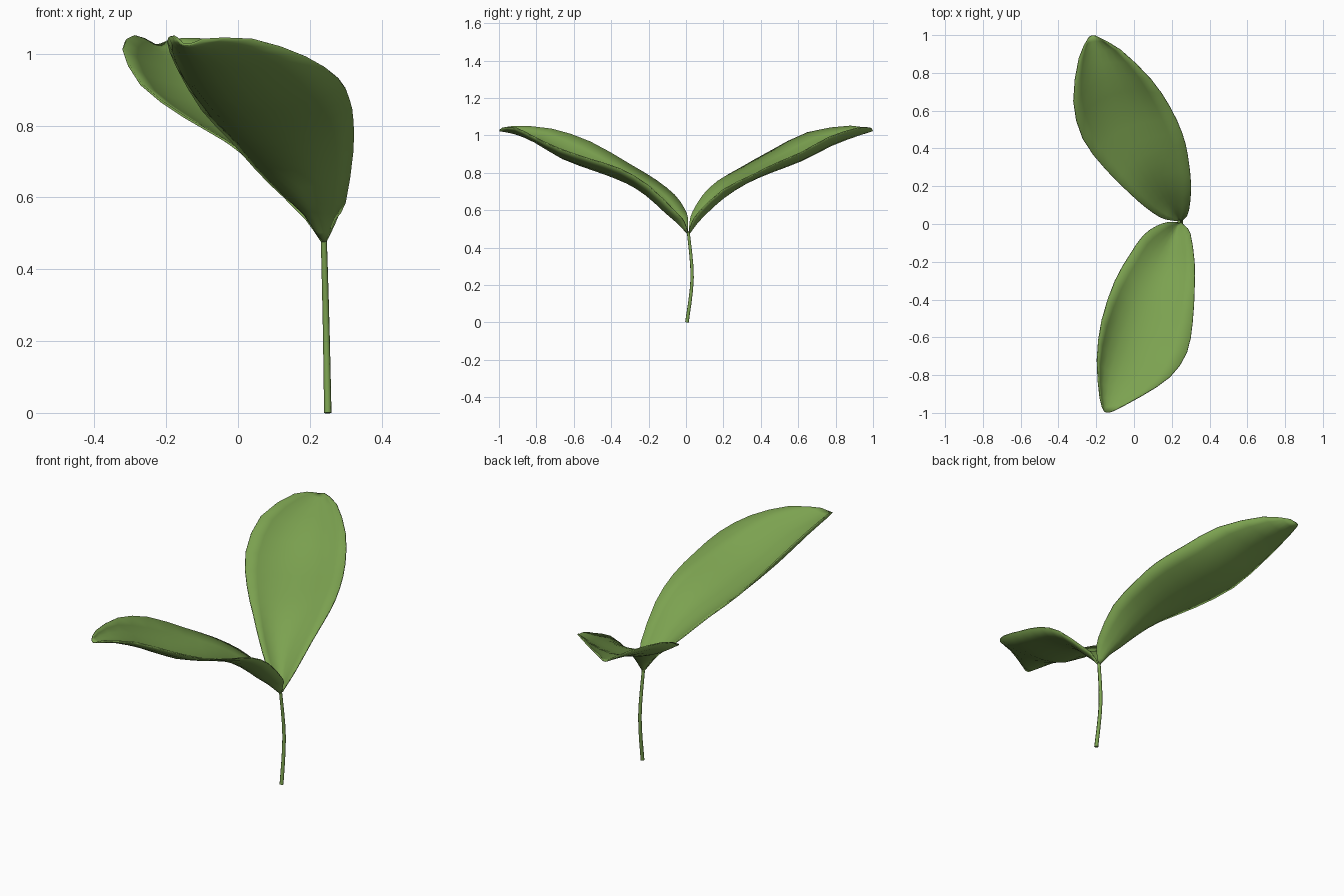
import bpy
from mathutils import Vector

if "Cube" in bpy.data.objects:
    bpy.data.objects.remove(bpy.data.objects["Cube"])

green = bpy.data.materials.new("leaf_green")
green.diffuse_color = (0.2, 0.36, 0.08, 1)
green.use_nodes = True
green.node_tree.nodes["Principled BSDF"].inputs["Base Color"].default_value = green.diffuse_color


def add_mesh(name, verts, faces):
    me = bpy.data.meshes.new(name)
    me.from_pydata(verts, [], faces)
    me.materials.append(green)
    me.update()
    for p in me.polygons:
        p.use_smooth = True
    ob = bpy.data.objects.new(name, me)
    bpy.context.collection.objects.link(ob)
    return ob


def spline(points, steps):
    """Catmull-Rom curve through the points."""
    pts = [Vector(p) for p in points]
    out = []
    for i in range(len(pts) - 1):
        a, b, c, d = pts[max(i - 1, 0)], pts[i], pts[i + 1], pts[min(i + 2, len(pts) - 1)]
        for k in range(steps):
            t = k / steps
            out.append(0.5 * (2 * b + (c - a) * t + (2 * a - 5 * b + 4 * c - d) * t * t
                              + (3 * b - a - 3 * c + d) * t ** 3))
    return out + [pts[-1]]


def leaf(name, left, rib, right, across=8, steps=2, flip=False):
    """Thin bowl-shaped blade lofted between two margins and a lower midrib."""
    verts, faces = [], []
    rows = list(zip(*(spline(c, steps) for c in (left, rib, right))))
    for l, m, r in rows:
        for j in range(across + 1):
            u = 2 * j / across - 1
            verts.append(m + (r - l) * u / 2 + (r + l - 2 * m) * u * u / 2)
    n = across + 1
    for i in range(len(rows) - 1):
        for j in range(across):
            f = (i * n + j, i * n + j + 1, (i + 1) * n + j + 1, (i + 1) * n + j)
            faces.append(f[::-1] if flip else f)
    ob = add_mesh(name, verts, faces)
    shell = ob.modifiers.new("thickness", 'SOLIDIFY')
    shell.thickness = 0.006
    shell.offset = 0
    return ob


# Front leaf
leaf("front_leaf",
     [(.232, .01, .48), (.18, .01, .56), (.12, -.01, .61), (.05, -.06, .68), (-.02, -.16, .76),
      (-.1, -.3, .845), (-.17, -.51, .965), (-.195, -.72, 1.035), (-.18, -.92, 1.05), (-.16, -.985, 1.035)],
     [(.238, .005, .478), (.215, -.05, .537), (.19, -.11, .59), (.155, -.2, .672), (.12, -.31, .742),
      (.055, -.46, .803), (-.02, -.64, .875), (-.08, -.8, .967), (-.12, -.92, 1.01), (-.14, -.998, 1.025)],
     [(.246, .01, .48), (.27, -.01, .54), (.298, -.05, .585), (.32, -.2, .73), (.32, -.35, .82),
      (.31, -.52, .875), (.28, -.68, .93), (.19, -.81, .99), (.04, -.91, 1.04), (-.1, -.985, 1.04)],
     flip=True)

# Back leaf
leaf("back_leaf",
     [(.232, .015, .48), (.19, .02, .54), (.14, .035, .59), (.06, .09, .68), (-.03, .17, .755),
      (-.15, .29, .825), (-.27, .45, .915), (-.32, .65, 1.015), (-.29, .88, 1.05), (-.24, .985, 1.03)],
     [(.238, .02, .478), (.215, .06, .532), (.18, .11, .585), (.135, .19, .66), (.075, .3, .737),
      (.01, .43, .795), (-.08, .6, .862), (-.145, .77, .947), (-.19, .92, 1.0), (-.22, .998, 1.025)],
     [(.246, .015, .48), (.27, .03, .53), (.29, .07, .59), (.302, .2, .71), (.285, .36, .79),
      (.255, .48, .85), (.19, .62, .91), (.09, .765, .99), (-.07, .92, 1.04), (-.19, .988, 1.04)])

# Bowed stem
cu = bpy.data.curves.new("stem_path", 'CURVE')
cu.dimensions = '3D'
path = spline([(.25, .005, 0), (.2455, .033, .24), (.239, .012, .485)], 4)
sp = cu.splines.new('POLY')
sp.points.add(len(path) - 1)
for i, p in enumerate(path):
    sp.points[i].co = (*p, 1)
    sp.points[i].radius = 1 - 0.2 * i / (len(path) - 1)
cu.bevel_depth = 0.0105
cu.bevel_resolution = 1
cu.use_fill_caps = True
cu.materials.append(green)
stem = bpy.data.objects.new("stem", cu)
bpy.context.collection.objects.link(stem)
